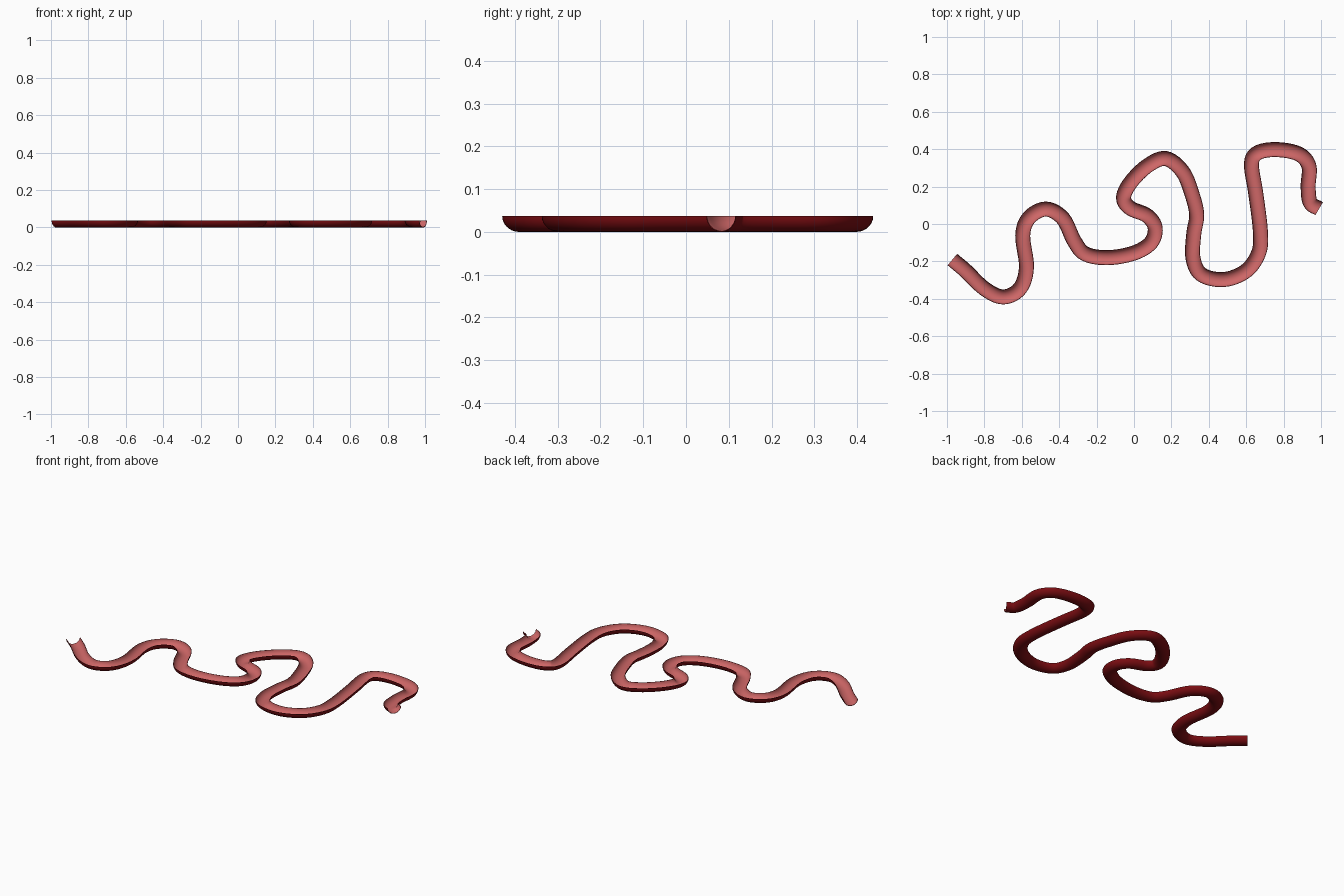
import bpy, bmesh, math
from mathutils import Vector

if "Cube" in bpy.data.objects:
    bpy.data.objects.remove(bpy.data.objects["Cube"])

def material(name, col):
    m = bpy.data.materials.new(name)
    m.diffuse_color = (*col, 1)
    m.use_nodes = True
    m.node_tree.nodes["Principled BSDF"].inputs["Base Color"].default_value = m.diffuse_color
    return m

outer_red = material("dark red outside", (0.20, 0.004, 0.006))
inner_pink = material("pink red inside", (0.62, 0.135, 0.135))

# centreline of the winding channel, seen from above
path = [(-.971,-.19), (-.90,-.25), (-.80,-.345), (-.70,-.39), (-.61,-.345),
        (-.575,-.23), (-.595,-.06), (-.56,.035), (-.47,.08), (-.38,.03),
        (-.32,-.09), (-.26,-.16), (-.14,-.18), (0,-.155), (.09,-.10),
        (.113,-.02), (.07,.045), (-.02,.085), (-.056,.14), (-.02,.22),
        (.07,.31), (.17,.35), (.26,.28), (.31,.16), (.335,.05), (.32,-.05),
        (.315,-.18), (.36,-.27), (.48,-.297), (.60,-.25), (.668,-.15),
        (.675,-.03), (.65,.17), (.628,.32), (.66,.38), (.76,.398),
        (.88,.375), (.935,.31), (.931,.20), (.942,.115), (.99,.082)]
P = [Vector(p) for p in path]
P = [2 * P[0] - P[1]] + P + [2 * P[-1] - P[-2]]

def spline(a, b, c, d, t):
    return 0.5 * (2*b + (c - a)*t + (2*a - 5*b + 4*c - d)*t*t + (3*b - a - 3*c + d)*t**3)

STEPS = 6
line = [spline(*P[i:i + 4], s / STEPS) for i in range(len(P) - 3) for s in range(STEPS)]
line.append(P[-2])

# half-round profile: outer arc, then inner arc back
R, DEPTH, WALL, N = 0.040, 0.037, 0.002, 14
def arc(w, d):
    return [(-w * math.cos(math.pi * k / N), DEPTH - d * math.sin(math.pi * k / N))
            for k in range(N + 1)]
profile = arc(R, DEPTH) + arc(R - WALL, DEPTH - WALL)[::-1]
M = len(profile)

# sweep the profile along the centreline
bm = bmesh.new()
rings = []
for i, p in enumerate(line):
    t = (line[min(i + 1, len(line) - 1)] - line[max(i - 1, 0)]).normalized()
    n = Vector((-t.y, t.x))
    rings.append([bm.verts.new((p.x + n.x * u, p.y + n.y * u, z)) for u, z in profile])
for a, b in zip(rings, rings[1:]):
    for k in range(M):
        j = (k + 1) % M
        f = bm.faces.new((a[k], a[j], b[j], b[k]))
        f.material_index = 1 if N < k < M - 1 else 0
# thin walls closed at both ends
for r in (rings[0], rings[-1]):
    for k in range(N):
        bm.faces.new((r[k], r[k + 1], r[M - 2 - k], r[M - 1 - k]))
bmesh.ops.recalc_face_normals(bm, faces=bm.faces)

mesh = bpy.data.meshes.new("winding_channel")
bm.to_mesh(mesh)
bm.free()
mesh.materials.append(outer_red)
mesh.materials.append(inner_pink)
channel = bpy.data.objects.new("winding_channel", mesh)
bpy.context.collection.objects.link(channel)
bpy.context.view_layer.objects.active = channel
channel.select_set(True)
bpy.ops.object.shade_smooth_by_angle(angle=math.radians(40))
